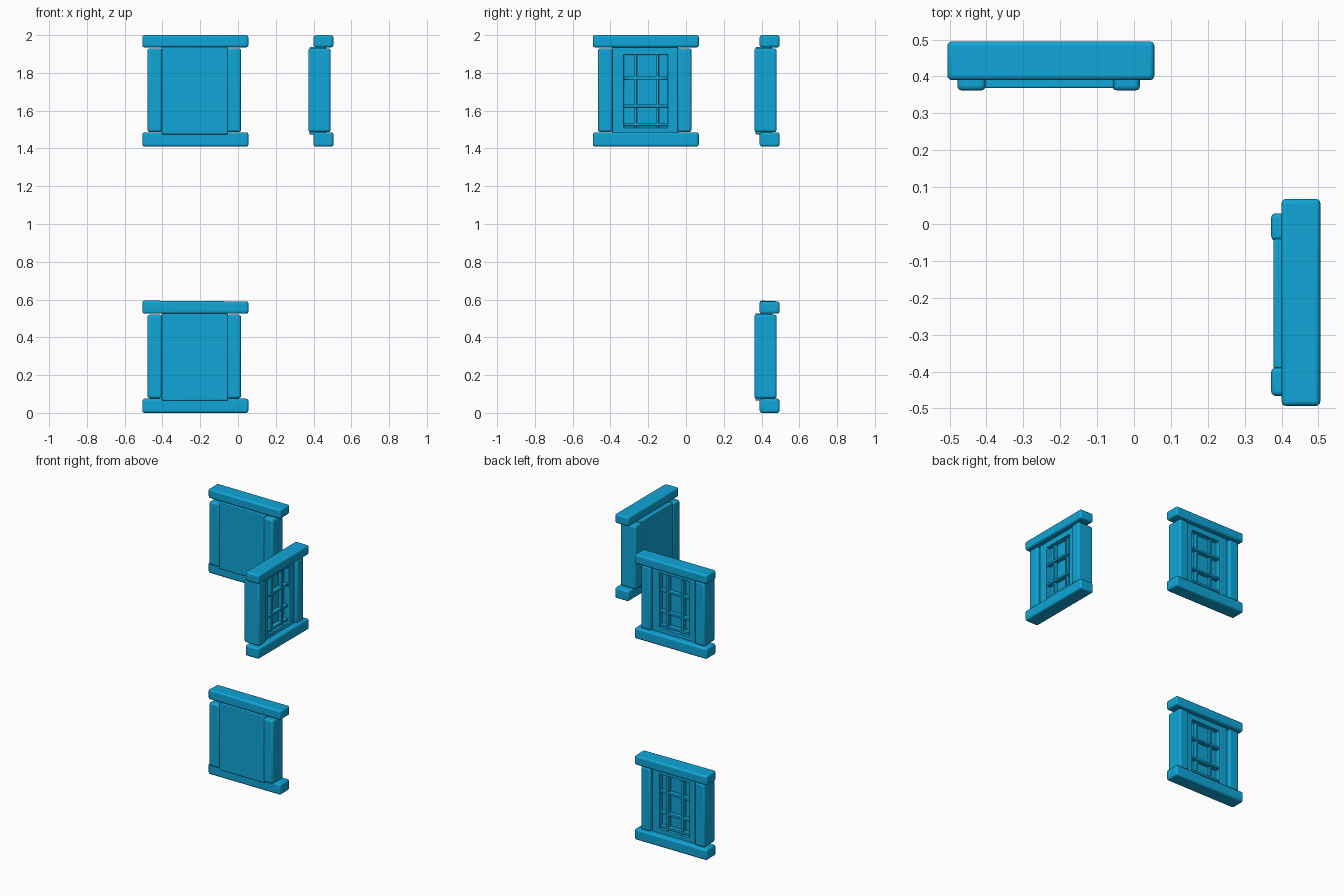
import bpy, bmesh

if "Cube" in bpy.data.objects:
    bpy.data.objects.remove(bpy.data.objects["Cube"])

mat = bpy.data.materials.new("blue")
mat.diffuse_color = (0.005, 0.38, 0.68, 1)
mat.use_nodes = True
mat.node_tree.nodes["Principled BSDF"].inputs["Base Color"].default_value = mat.diffuse_color


def finish(name, bm, place, bevel):
    """Map local (along wall, outward, up) to the world and bevel the edges."""
    for v in bm.verts:
        v.co = place(*v.co)
    bmesh.ops.recalc_face_normals(bm, faces=bm.faces[:])
    mesh = bpy.data.meshes.new(name)
    bm.to_mesh(mesh)
    bm.free()
    mesh.materials.append(mat)
    obj = bpy.data.objects.new(name, mesh)
    bpy.context.collection.objects.link(obj)
    mod = obj.modifiers.new("Bevel", "BEVEL")
    mod.width, mod.segments = bevel, 3
    bpy.ops.object.select_all(action="DESELECT")
    obj.select_set(True)
    bpy.context.view_layer.objects.active = obj
    bpy.ops.object.shade_smooth_by_angle()


def block(u, v, z):
    bm = bmesh.new()
    bmesh.ops.create_cube(bm, size=1)
    for p in bm.verts:
        p.co = [r[0] + (c + 0.5) * (r[1] - r[0]) for c, r in zip(p.co, (u, v, z))]
    return bm


def box(name, u, v, z, place, bevel=0.01):
    finish(name, block(u, v, z), place, bevel)


def window(tag, place):
    # sill and lintel
    for part, z in (("sill", (0, 0.075)), ("lintel", (0.525, 0.59))):
        box(f"{tag}_{part}", (-0.506, 0.055), (0.39, 0.495), z, place, 0.012)
    # side posts
    for part, u in (("left_post", (-0.479, -0.402)), ("right_post", (-0.058, 0.016))):
        box(f"{tag}_{part}", u, (0.362, 0.48), (0.077, 0.52), place, 0.012)
    # panel with a recessed window opening in its outer face
    bm = block((-0.404, -0.054), (0.368, 0.455), (0.065, 0.527))
    face = max(bm.faces, key=lambda f: f.calc_center_median().y)
    bmesh.ops.inset_region(bm, faces=[face], thickness=0.03)
    mu, mz = face.calc_center_median().x, face.calc_center_median().z
    for p in face.verts:
        p.co.x = -0.342 if p.co.x < mu else -0.11
        p.co.z = 0.1 if p.co.z < mz else 0.487
    new = bmesh.ops.extrude_discrete_faces(bm, faces=[face])["faces"][0]
    for p in new.verts:
        p.co.y = 0.415
    finish(f"{tag}_panel", bm, place, 0.005)
    # glazing bars
    for i, u in enumerate((-0.281, -0.165)):
        box(f"{tag}_upright_bar_{i}", (u - 0.008, u + 0.008), (0.41, 0.44),
            (0.098, 0.489), place, 0.003)
    for i, z in enumerate((0.117, 0.215, 0.363)):
        box(f"{tag}_cross_bar_{i}", (-0.344, -0.108), (0.41, 0.446),
            (z - 0.008, z + 0.008), place, 0.003)


# two windows on the back wall, one on the right wall
window("lower_back_window", lambda u, v, z: (u, v, z))
window("upper_back_window", lambda u, v, z: (u, v, z + 1.41))
window("right_window", lambda u, v, z: (v + 0.01, u + 0.013, z + 1.41))
for m in bpy.data.objects:
    if m.name.endswith("lintel"):
        for p in m.data.vertices:
            if p.co.z in (max(q.co.z for q in m.data.vertices),):
                p.co.z = 2.0 if p.co.z > 1 else 0.595
